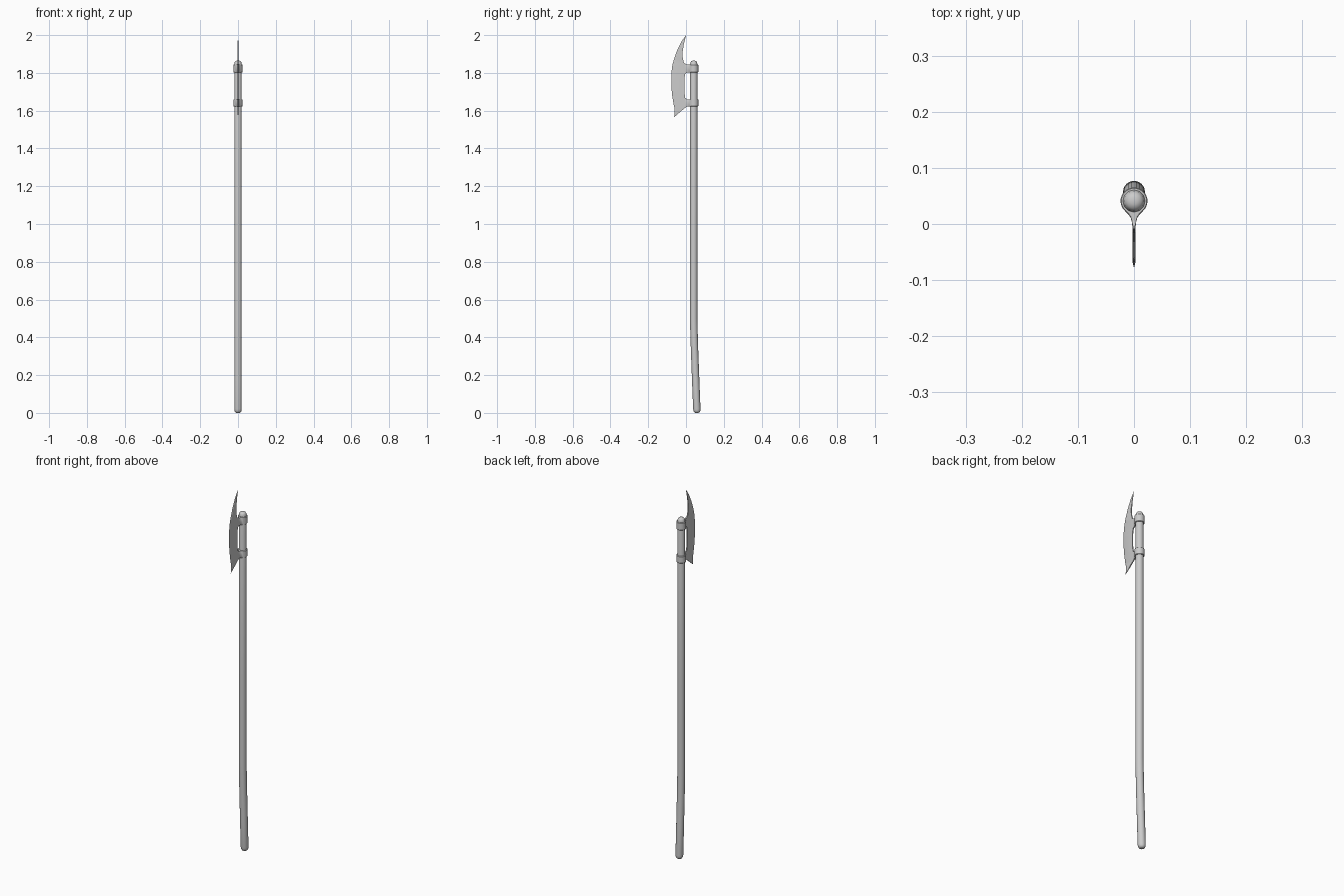
import bpy, bmesh, math

if "Cube" in bpy.data.objects:
    bpy.data.objects.remove(bpy.data.objects["Cube"])

SHAFT_Y = 0.041


def finish(name, bm, smooth=True, angle=35):
    bmesh.ops.remove_doubles(bm, verts=bm.verts, dist=0.00001)
    bmesh.ops.recalc_face_normals(bm, faces=bm.faces)
    me = bpy.data.meshes.new(name)
    bm.to_mesh(me)
    bm.free()
    ob = bpy.data.objects.new(name, me)
    bpy.context.collection.objects.link(ob)
    if smooth:
        bpy.ops.object.select_all(action='DESELECT')
        ob.select_set(True)
        bpy.context.view_layer.objects.active = ob
        bpy.ops.object.shade_smooth_by_angle(angle=math.radians(angle))
    return ob


def loft(name, rings, angle=35):
    """Skin a list of equal-length closed rings and cap both ends."""
    bm = bmesh.new()
    loops = [[bm.verts.new(p) for p in ring] for ring in rings]
    n = len(loops[0])
    for a, b in zip(loops, loops[1:]):
        for i in range(n):
            j = (i + 1) % n
            bm.faces.new((a[i], a[j], b[j], b[i]))
    bm.faces.new(loops[0])
    bm.faces.new(loops[-1])
    return finish(name, bm, True, angle)


# Shaft: round pole with a kicked-back foot and domed ends (y, z, radius)
path = [(0.058, 0.0, 0.008), (0.058, 0.003, 0.014), (0.0578, 0.01, 0.018),
        (0.0573, 0.02, 0.0195), (0.051, 0.18, 0.0195), (0.045, 0.34, 0.0195),
        (0.042, 0.44, 0.0195), (SHAFT_Y, 0.50, 0.0195), (SHAFT_Y, 0.95, 0.0195),
        (SHAFT_Y, 1.845, 0.0195), (SHAFT_Y, 1.856, 0.0175),
        (SHAFT_Y, 1.862, 0.013), (SHAFT_Y, 1.865, 0.006)]
N = 24
loft("shaft", [[(r * math.cos(2 * math.pi * i / N), y + r * math.sin(2 * math.pi * i / N), z)
                for i in range(N)] for y, z, r in path])


# Collars: bands round the shaft, pinched to a thin neck that meets the blade
def collar(name, z0, z1):
    r = 0.024
    half = []
    for k in range(13):
        a = math.radians(90 - k * 11.5)
        half.append((r * math.cos(a), SHAFT_Y + r * math.sin(a)))
    half += [(0.0095, 0.0165), (0.006, 0.011), (0.004, 0.004), (0.003, -0.004)]
    outline = half + [(-x, y) for x, y in reversed(half[1:])]

    def ring(z, s):
        return [(x * s, SHAFT_Y + (y - SHAFT_Y) * s, z) for x, y in outline]
    e = 0.002
    loft(name, [ring(z0, 0.94), ring(z0 + e, 1), ring(z1 - e, 1), ring(z1, 0.94)])


collar("upper_collar", 1.803, 1.844)
collar("lower_collar", 1.622, 1.660)

# Blade: stations pairing the cutting edge with the back edge (y, z, y, z)
stations = [(0.0, 2.0, 0.0, 1.999), (-0.025, 1.965, -0.011, 1.955),
            (-0.047, 1.92, -0.018, 1.91), (-0.063, 1.875, -0.017, 1.875),
            (-0.070, 1.85, -0.010, 1.852), (-0.074, 1.83, 0.01, 1.842),
            (-0.077, 1.80, 0.01, 1.805), (-0.078, 1.785, -0.004, 1.795),
            (-0.078, 1.75, -0.009, 1.77), (-0.076, 1.71, -0.009, 1.70),
            (-0.073, 1.68, -0.004, 1.668), (-0.069, 1.655, 0.01, 1.658),
            (-0.064, 1.625, 0.01, 1.624), (-0.060, 1.61, -0.003, 1.616),
            (-0.060, 1.60, -0.025, 1.598), (-0.061, 1.58, -0.046, 1.58),
            (-0.063, 1.565, -0.062, 1.566)]
T = 0.0027
rings = []
for oy, oz, iy, iz in stations:
    by, bz = oy + (iy - oy) * 0.15, oz + (iz - oz) * 0.15
    t = min(T, math.hypot(iy - oy, iz - oz) * 0.1)
    rings.append([(0, oy, oz), (t, by, bz), (t, iy, iz), (-t, iy, iz), (-t, by, bz)])
loft("blade", rings, 15)
